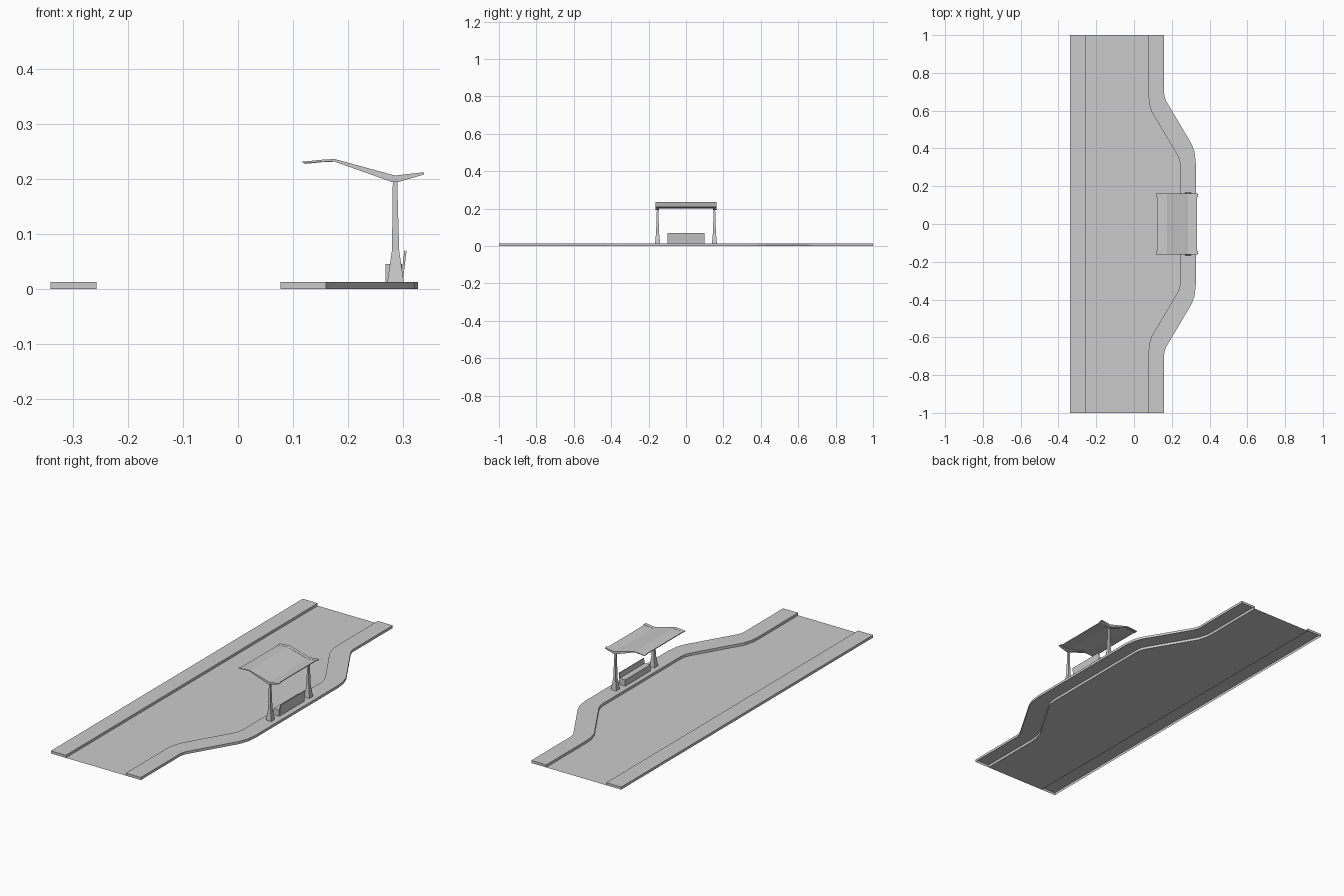
import bpy, bmesh

if "Cube" in bpy.data.objects:
    bpy.data.objects.remove(bpy.data.objects["Cube"])


def finish(name, bm):
    bmesh.ops.recalc_face_normals(bm, faces=bm.faces)
    mesh = bpy.data.meshes.new(name)
    bm.to_mesh(mesh)
    bm.free()
    obj = bpy.data.objects.new(name, mesh)
    bpy.context.collection.objects.link(obj)
    return obj


def loft(name, rings, bottom=True):
    """Join rings of equal length with side faces and end caps."""
    bm = bmesh.new()
    loops = [[bm.verts.new(p) for p in ring] for ring in rings]
    n = len(loops[0])
    for a, b in zip(loops, loops[1:]):
        for i in range(n):
            j = (i + 1) % n
            bm.faces.new((a[i], a[j], b[j], b[i]))
    bm.faces.new(loops[-1])
    if bottom:
        bm.faces.new(loops[0])
    return finish(name, bm)


def prism_y(name, profile, y0, y1):
    return loft(name, [[(x, y, z) for x, z in profile] for y in (y0, y1)])


def slab(name, outline, top):
    # open underneath, like a paving shell
    return loft(name, [[(x, y, z) for x, y in outline] for z in (0, top)], bottom=False)


def mirror_y(obj):
    mod = obj.modifiers.new("mirror", 'MIRROR')
    mod.use_axis = (False, True, False)


def both_ends(half):
    return half + [(x, -y) for x, y in reversed(half)]


KERB = 0.013

# bay edges, from the far end to the middle
inner = both_ends([(0.077, 1), (0.077, 0.68), (0.08, 0.64), (0.093, 0.595),
                   (0.228, 0.367), (0.241, 0.338), (0.245, 0.305)])
outer = both_ends([(0.16, 1), (0.16, 0.685), (0.163, 0.67), (0.17, 0.652),
                   (0.305, 0.424), (0.321, 0.38), (0.327, 0.325)])

# road surface
bm = bmesh.new()
bm.faces.new([bm.verts.new((x, y, 0)) for x, y in inner + [(-0.257, -1), (-0.257, 1)]])
bmesh.ops.triangulate(bm, faces=bm.faces)
road = finish("road", bm)
if road.data.polygons[0].normal.z < 0:
    road.data.flip_normals()

# pavements
slab("straight_pavement", [(-0.34, -1), (-0.257, -1), (-0.257, 1), (-0.34, 1)], KERB)
slab("bay_pavement", inner + outer[::-1], KERB)

# shelter posts with flared feet: z, x centre, half x, half y
rings = []
for z, x, hx, hy in [(KERB, 0.286, 0.015, 0.014), (0.07, 0.286, 0.0065, 0.008),
                     (0.197, 0.285, 0.004, 0.004)]:
    rings.append([(x + sx * hx, 0.152 + sy * hy, z)
                  for sx, sy in ((-1, -1), (1, -1), (1, 1), (-1, 1))])
mirror_y(loft("post", rings))

# forked roof arms
arm = [(0.117, 0.231), (0.15, 0.2345), (0.175, 0.236), (0.285, 0.206), (0.338, 0.212),
       (0.338, 0.208), (0.290, 0.194), (0.280, 0.194), (0.173, 0.232), (0.117, 0.2285)]
mirror_y(prism_y("roof_arm", arm, 0.144, 0.162))

# roof panel between the arms
top = [(0.121, 0.231), (0.15, 0.234), (0.175, 0.2352), (0.285, 0.205), (0.333, 0.2105)]
panel = top + [(x, z - 0.004) for x, z in reversed(top)]
prism_y("roof_panel", panel, -0.15, 0.15)

# bench
prism_y("bench_seat", [(0.268, KERB), (0.298, KERB), (0.298, 0.045), (0.268, 0.045)], -0.1, 0.1)
prism_y("bench_back", [(0.295, KERB), (0.299, KERB), (0.306, 0.069), (0.302, 0.07)], -0.098, 0.098)
